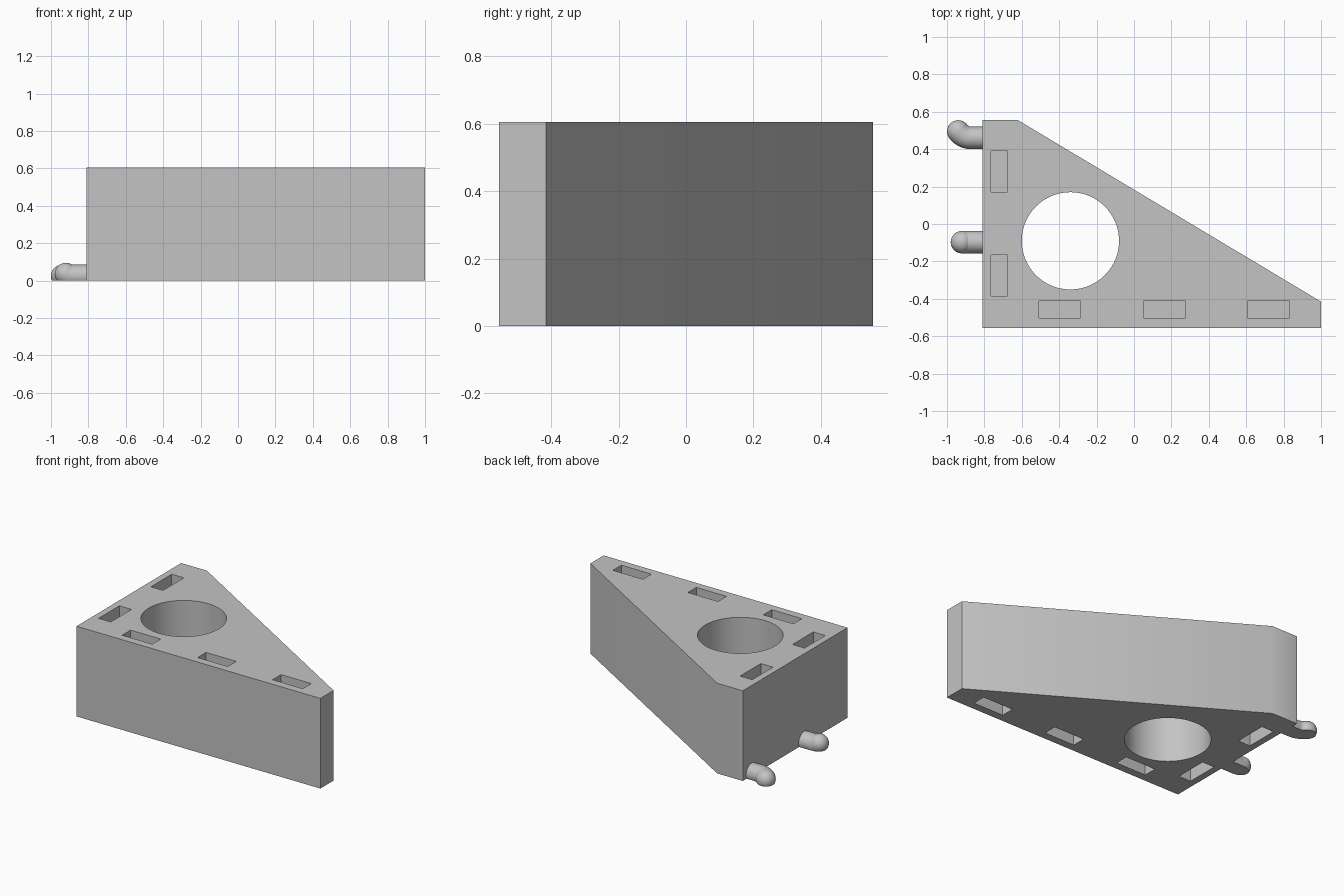
import bpy, bmesh, math
from mathutils import Vector, Matrix

cube = bpy.data.objects.get("Cube")
if cube:
    bpy.data.objects.remove(cube)

HEIGHT = 0.605
SLOT_DEPTH = 0.2

grey = bpy.data.materials.new("plain_grey")
grey.use_nodes = True
colour = (0.55, 0.55, 0.55, 1)
grey.diffuse_color = colour
grey.node_tree.nodes["Principled BSDF"].inputs["Base Color"].default_value = colour


def finish(name, bm):
    bmesh.ops.recalc_face_normals(bm, faces=bm.faces)
    mesh = bpy.data.meshes.new(name)
    bm.to_mesh(mesh)
    bm.free()
    mesh.materials.append(grey)
    obj = bpy.data.objects.new(name, mesh)
    bpy.context.collection.objects.link(obj)
    return obj


def smooth(obj):
    bpy.ops.object.select_all(action='DESELECT')
    obj.select_set(True)
    bpy.context.view_layer.objects.active = obj
    bpy.ops.object.shade_smooth_by_angle(angle=math.radians(35))


# Wedge body: five-sided outline extruded upward
bm = bmesh.new()
outline = [(-0.81, -0.555), (1, -0.555), (1, -0.415), (-0.62, 0.555), (-0.81, 0.555)]
base = bm.faces.new([bm.verts.new((x, y, 0)) for x, y in outline])
side = bmesh.ops.extrude_face_region(bm, geom=[base])["geom"]
bmesh.ops.translate(bm, vec=(0, 0, HEIGHT),
                    verts=[g for g in side if isinstance(g, bmesh.types.BMVert)])
body = finish("wedge_body", bm)

# Cutter: round through-hole and blind slots in both the top and the bottom
bm = bmesh.new()
bmesh.ops.create_cone(bm, cap_ends=True, segments=96, radius1=0.26, radius2=0.26, depth=1,
                      matrix=Matrix.Translation((-0.34, -0.09, HEIGHT / 2)))
slots = [(x, -0.457, 0.224, 0.09) for x in (-0.397, 0.163, 0.72)]
slots += [(-0.72, y, 0.09, 0.22) for y in (-0.275, 0.28)]
for x, y, sx, sy in slots:
    for z in (0, HEIGHT):
        bmesh.ops.create_cube(bm, size=1, matrix=Matrix.Translation((x, y, z))
                              @ Matrix.Diagonal((sx, sy, 2 * SLOT_DEPTH, 1)))
cutter = finish("hole_cutter", bm)
cutter.hide_render = True

cut = body.modifiers.new("holes", 'BOOLEAN')
cut.operation = 'DIFFERENCE'
cut.solver = 'EXACT'
cut.object = cutter
bpy.context.view_layer.objects.active = body
bpy.ops.object.modifier_apply(modifier=cut.name)
bpy.data.objects.remove(cutter)
smooth(body)


def peg(name, y, bend_x, reach, rise, toward, radius=0.06):
    """Round peg leaving the end wall, bent toward a direction, flat underneath."""
    out, toward = Vector((-1, 0, 0)), Vector(toward)
    across = out.cross(toward)
    start = Vector((bend_x, y, 0.025))
    angle = 2 * math.atan2(rise, reach)
    bend = reach / math.sin(angle)
    rings = [(Vector((-0.8, y, 0.025)), 0, radius)]
    for i in range(9):
        a = angle * i / 8
        rings.append((start + out * bend * math.sin(a)
                      + toward * bend * (1 - math.cos(a)), a, radius))
    tip = rings[-1][0]
    heading = out * math.cos(angle) + toward * math.sin(angle)
    for i in range(1, 12):  # domed end
        t = math.pi / 2 * i / 12
        rings.append((tip + heading * radius * math.sin(t), angle, radius * math.cos(t)))

    bm = bmesh.new()
    n = 32
    loops = []
    for centre, a, r in rings:
        up = toward * math.cos(a) - out * math.sin(a)
        loops.append([bm.verts.new(centre + r * (up * math.cos(k * math.tau / n)
                      + across * math.sin(k * math.tau / n))) for k in range(n)])
    for p, q in zip(loops, loops[1:]):
        for k in range(n):
            bm.faces.new((p[k], p[(k + 1) % n], q[(k + 1) % n], q[k]))
    bm.faces.new(loops[0])
    bm.faces.new(loops[-1])
    # Flat underside level with the base
    bmesh.ops.recalc_face_normals(bm, faces=bm.faces)
    res = bmesh.ops.bisect_plane(bm, geom=bm.verts[:] + bm.edges[:] + bm.faces[:],
                                 plane_co=(0, 0, 0), plane_no=(0, 0, 1), clear_inner=True)
    edges = [g for g in res["geom_cut"] if isinstance(g, bmesh.types.BMEdge)]
    bmesh.ops.contextual_create(bm, geom=edges)
    smooth(finish(name, bm))


peg("back_side_peg", 0.46, -0.87, 0.07, 0.035, (0, 1, 0))
peg("middle_peg", -0.097, -0.89, 0.03, 0.01, (0, 0, 1))
